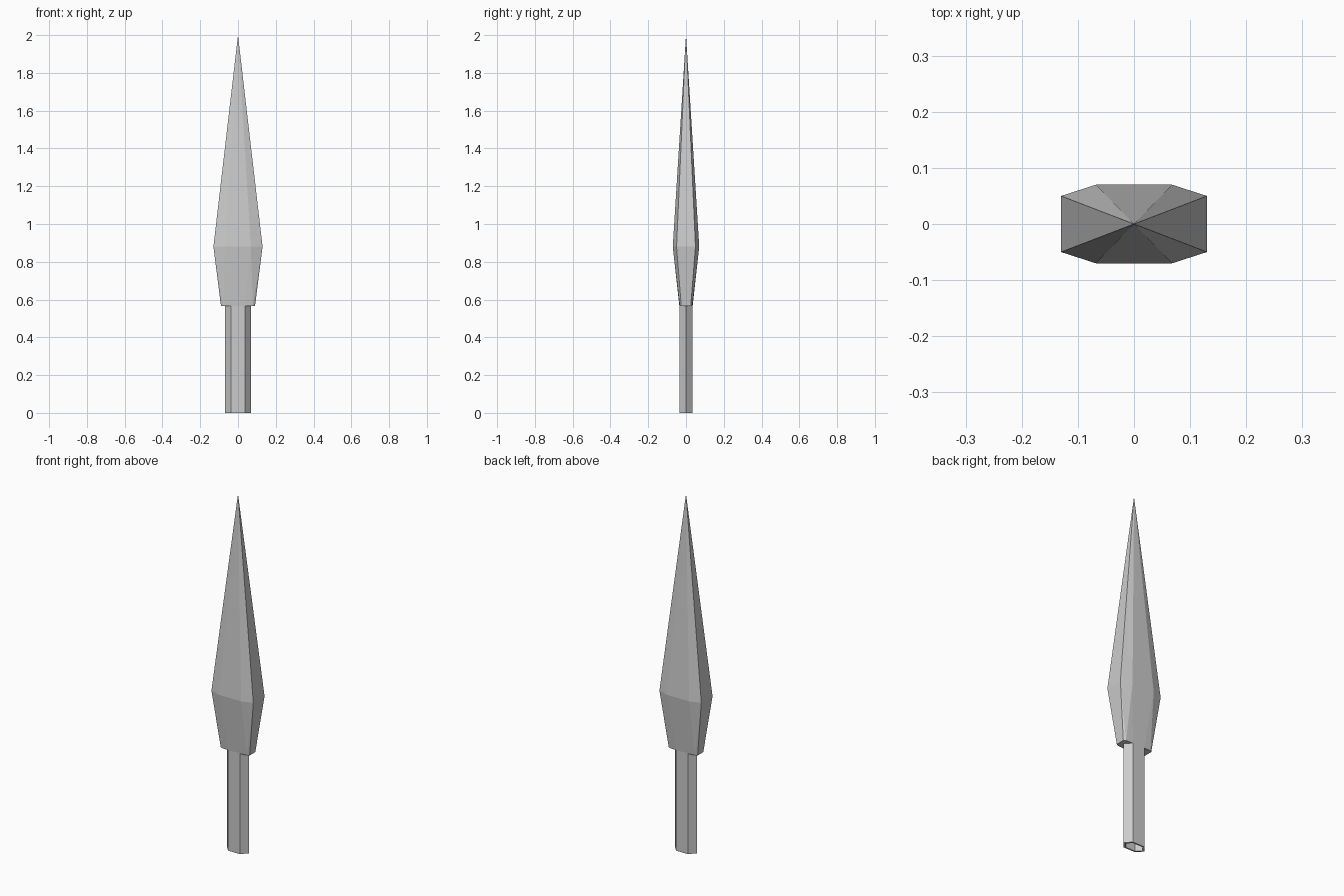
import bpy, bmesh

if "Cube" in bpy.data.objects:
    bpy.data.objects.remove(bpy.data.objects["Cube"])

def mirror4(pts):
    """Complete a ring (anticlockwise) from its +x +y quadrant."""
    ring = pts + [(-x, y) for x, y in reversed(pts)]
    ring += [(-x, -y) for x, y in pts] + [(x, -y) for x, y in reversed(pts)]
    out = []
    for p in ring:
        if p not in out:
            out.append(p)
    return out

def finish(name, bm):
    bmesh.ops.recalc_face_normals(bm, faces=bm.faces)
    me = bpy.data.meshes.new(name)
    bm.to_mesh(me)
    bm.free()
    bpy.context.collection.objects.link(bpy.data.objects.new(name, me))

def ring(bm, pts, z):
    return [bm.verts.new((x, y, z)) for x, y in pts]

def bridge(bm, a, b):
    n = len(a)
    for i in range(n):
        j = (i + 1) % n
        bm.faces.new((a[i], a[j], b[j], b[i]))

BASE, WIDE, TIP = 0.565, 0.88, 2.0

# Blade: eight-sided point over a tapered base with chamfered corners
bm = bmesh.new()
low = ring(bm, mirror4([(0.09, 0.025), (0.079, 0.033), (0.037, 0.035)]), BASE)
mid = ring(bm, mirror4([(0.13, 0.05), (0.068, 0.07)]), WIDE)
tip = bm.verts.new((0, 0, TIP))
for i in range(8):
    bm.faces.new((mid[i], mid[(i + 1) % 8], tip))
for q in range(4):
    l = low[q * 3:q * 3 + 3]
    m = mid[q * 2:q * 2 + 2]
    if q % 2:  # mirrored quadrants run the other way
        l.reverse()
        m.reverse()
    bm.faces.new((m[0], l[0], l[1]))
    bm.faces.new((m[0], l[1], m[1]))
    bm.faces.new((m[1], l[1], l[2]))
    # flat panel to the next quadrant (front, back or side)
    if q % 2 == 0:
        bm.faces.new((mid[q * 2 + 1], mid[q * 2 + 2], low[q * 3 + 3], low[q * 3 + 2]))
    else:
        k = (q * 2 + 2) % 8
        bm.faces.new((mid[q * 2 + 1], mid[k], low[(q * 3 + 3) % 12], low[q * 3 + 2]))
bm.faces.new(low)
finish("blade", bm)

# Socket: hollow six-sided tube open at the bottom
outer = mirror4([(0.068, 0.0), (0.037, 0.035)])
outer = [(0.068, 0), (0.037, 0.035), (-0.037, 0.035),
         (-0.068, 0), (-0.037, -0.035), (0.037, -0.035)]
inner = [(x * 0.82, y * 0.78) for x, y in outer]
bm = bmesh.new()
o0, o1 = ring(bm, outer, 0), ring(bm, outer, BASE)
i0, i1 = ring(bm, inner, 0), ring(bm, inner, BASE - 0.01)
bridge(bm, o0, o1)
bridge(bm, i0, o0)
bridge(bm, i1, i0)
bm.faces.new(i1)
finish("socket", bm)
